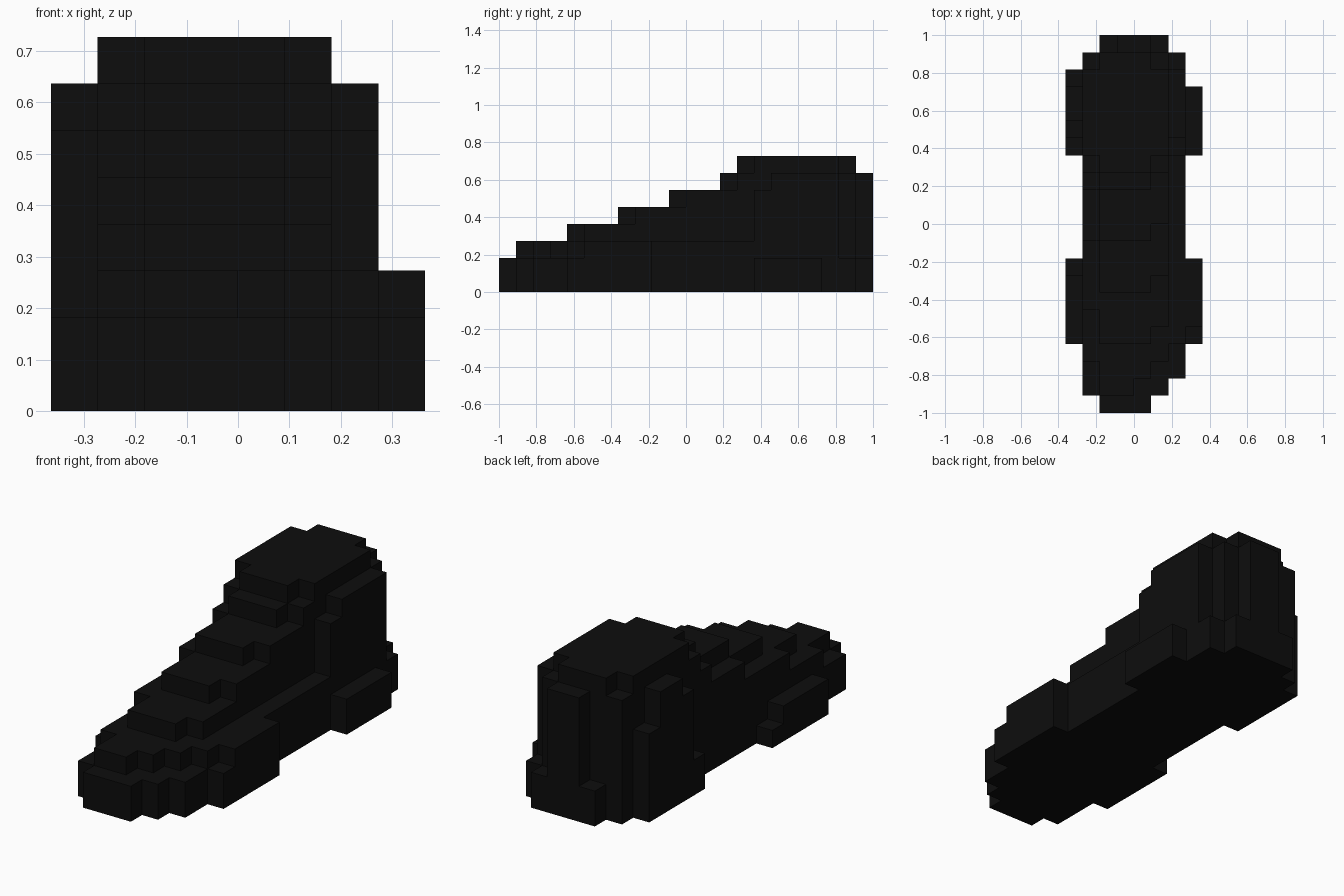
import bpy, bmesh
from mathutils import Vector

cube = bpy.data.objects.get("Cube")
if cube:
    bpy.data.objects.remove(cube, do_unlink=True)

U = 2 / 22                     # edge of one block
ORIGIN = Vector((-4, -11, 0))  # grid corner, in blocks

black = bpy.data.materials.new("near black")
black.use_nodes = True
colour = (0.004, 0.004, 0.004, 1)
black.diffuse_color = colour
black.node_tree.nodes["Principled BSDF"].inputs["Base Color"].default_value = colour

parts = {}
taken = set()


def add(part, x0, x1, y0, y1, z0, z1):
    """Fill a box of blocks, given in block units."""
    cells = {(x, y, z) for x in range(x0, x1) for y in range(y0, y1)
             for z in range(z0, z1)} - taken
    parts.setdefault(part, set()).update(cells)
    taken.update(cells)


# Sole: two blocks thick, wide at the ball of the foot and at the heel
for x0, x1, y0, y1 in [(2, 5, 0, 1), (1, 6, 1, 2), (1, 7, 2, 21), (2, 6, 21, 22),
                       (7, 8, 4, 9), (0, 1, 4, 8), (0, 1, 15, 20), (7, 8, 15, 19)]:
    add("sole", x0, x1, y0, y1, 0, 2)
add("sole", 0, 1, 8, 9, 0, 1)

# Toe cap: rounded step above the sole
add("toe_cap", 2, 4, 1, 4, 2, 3)
add("toe_cap", 4, 5, 2, 4, 2, 3)

# Upper: tiers climbing to the ankle (height, middle, right and left start)
for z, mid, right, left in [(2, 4, 3, 3), (3, 4, 6, 5), (4, 7, 10, 8),
                            (5, 10, 13, 11), (6, 13, 14, 14), (7, 14, 15, 15)]:
    top = z == 7
    side_end = 20 if top else 21
    add("upper", 2, 5, mid, 21, z, z + 1)
    add("upper", 1, 2, right, side_end, z, z + 1)
    add("upper", 5, 6, left, side_end, z, z + 1)

# Heel strip down the back
add("heel_strip", 3, 5, 21, 22, 2, 7)

# Left side: low ledge, ball bulge and tall ankle panel
add("left_side", 6, 7, 4, 20, 2, 3)
add("left_side", 7, 8, 5, 9, 2, 3)
add("left_side", 6, 7, 15, 20, 3, 6)
add("left_side", 6, 7, 16, 20, 6, 7)

# Right side: stepped ankle panel
add("right_side", 0, 1, 16, 20, 2, 5)
add("right_side", 0, 1, 16, 19, 5, 6)
add("right_side", 0, 1, 17, 19, 6, 7)

# Build each part from its exposed block faces
for name, cells in parts.items():
    bm = bmesh.new()
    for cell in sorted(cells):
        for axis in range(3):
            for sign in (0, 1):
                near = list(cell)
                near[axis] += 2 * sign - 1
                if tuple(near) in taken:
                    continue
                a, b = (axis + 1) % 3, (axis + 2) % 3
                loop = []
                for da, db in [(0, 0), (1, 0), (1, 1), (0, 1)]:
                    p = Vector(cell)
                    p[axis] += sign
                    p[a] += da
                    p[b] += db
                    loop.append(bm.verts.new((p + ORIGIN) * U))
                bm.faces.new(loop if sign else loop[::-1])
    bmesh.ops.remove_doubles(bm, verts=bm.verts, dist=U / 100)
    bmesh.ops.dissolve_limit(bm, angle_limit=0.01, verts=bm.verts, edges=bm.edges)
    mesh = bpy.data.meshes.new(name)
    bm.to_mesh(mesh)
    bm.free()
    mesh.materials.append(black)
    bpy.context.collection.objects.link(bpy.data.objects.new(name, mesh))
